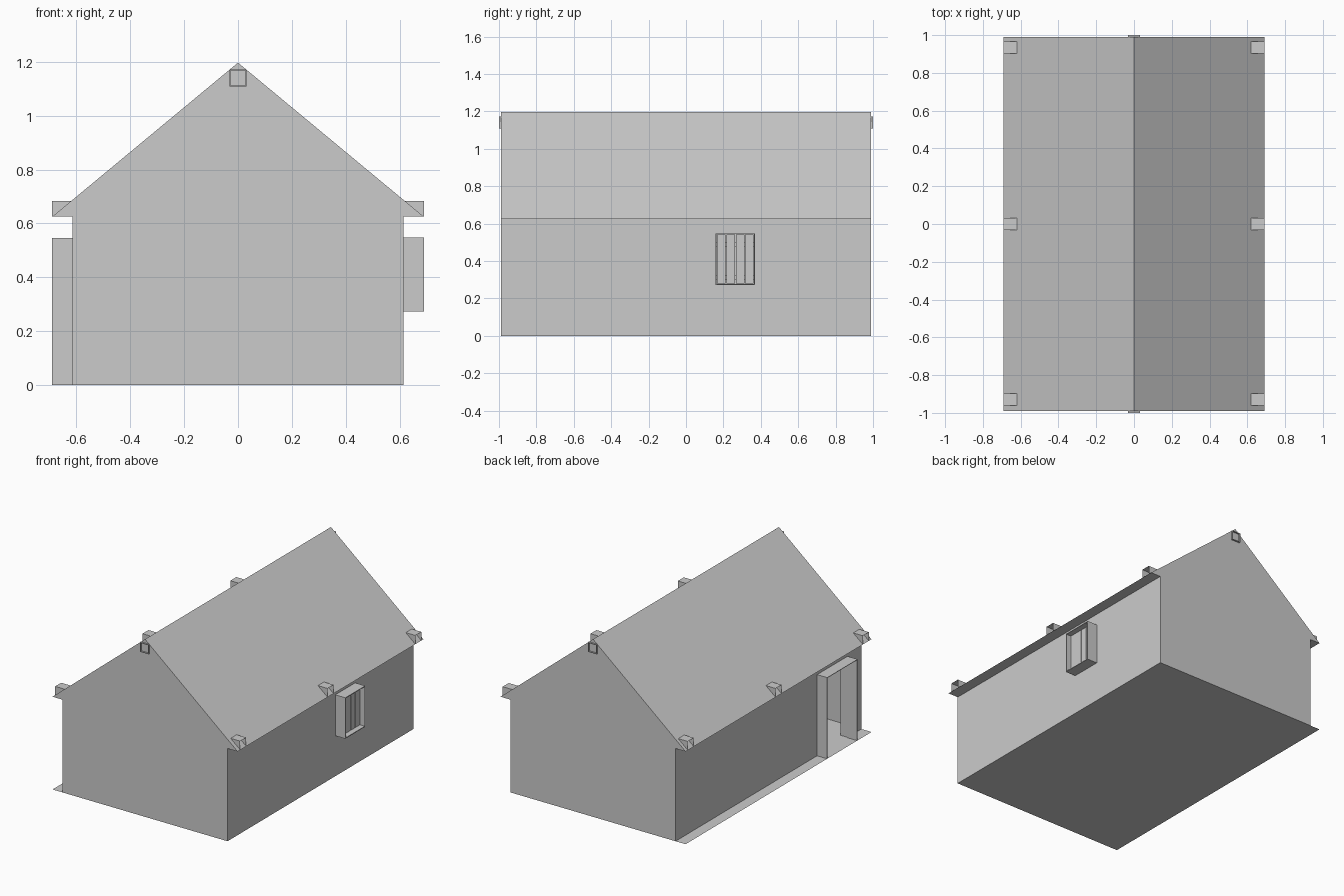
import bpy

if "Cube" in bpy.data.objects:
    bpy.data.objects.remove(bpy.data.objects["Cube"])

WALL, EAVE, Y = 0.615, 0.69, 0.99
EAVE_Z, RIDGE_Z = 0.625, 1.197
DOOR_Y0, DOOR_Y1, DOOR_Z = -0.84, -0.52, 0.545


def mesh(name, verts, faces, thickness=0):
    me = bpy.data.meshes.new(name)
    me.from_pydata(verts, [], faces)
    me.update()
    ob = bpy.data.objects.new(name, me)
    bpy.context.collection.objects.link(ob)
    if thickness:
        m = ob.modifiers.new("thickness", 'SOLIDIFY')
        m.thickness = thickness
        m.offset = 0
    return ob


def sweep(name, path, a, b, closed=False, thickness=0):
    """Strip of quads between two copies of a path; path maps depth to points."""
    n = len(path(a))
    faces = [(i, (i + 1) % n, n + (i + 1) % n, n + i)
             for i in range(n if closed else n - 1)]
    return mesh(name, path(a) + path(b), faces, thickness)


def arch(y0, y1, z0, z1):
    return lambda x: [(x, y0, z0), (x, y0, z1), (x, y1, z1), (x, y1, z0)]


def side_wall(name, x, y0, y1, z0, z1):
    pts = arch(y0, y1, z0, z1)(x)
    return mesh(name, pts, [(0, 1, 2, 3) if x < 0 else (3, 2, 1, 0)])


def box(name, x0, x1, y0, y1, z0, z1):
    v = [(x, y, z) for x in (x0, x1) for y in (y0, y1) for z in (z0, z1)]
    return mesh(name, v, [(0, 1, 3, 2), (4, 6, 7, 5), (0, 4, 5, 1),
                          (2, 3, 7, 6), (0, 2, 6, 4), (1, 5, 7, 3)])


# Floor sheet, reaching out under the door side
mesh("floor", [(-EAVE, -Y, 0), (-EAVE, Y, 0), (WALL, Y, 0), (WALL, -Y, 0)],
     [(0, 1, 2, 3)])

# Side walls, left one around the doorway
side_wall("right_wall", WALL, -Y, Y, 0, EAVE_Z)
side_wall("left_wall_back", -WALL, DOOR_Y1, Y, 0, EAVE_Z)
side_wall("left_wall_front", -WALL, -Y, DOOR_Y0, 0, EAVE_Z)
side_wall("left_wall_lintel", -WALL, DOOR_Y0, DOOR_Y1, DOOR_Z, EAVE_Z)

# Roof slopes with flat soffits
roof = [(-WALL, EAVE_Z), (-EAVE, EAVE_Z), (0, RIDGE_Z),
        (EAVE, EAVE_Z), (WALL, EAVE_Z)]
sweep("roof", lambda y: [(x, y, z) for x, z in roof], Y, -Y)

# Gable ends and ridge beam sockets
gable = [(WALL, 0), (-WALL, 0)] + roof
for side, s in (("front", -1), ("back", 1)):
    pts = [(x, s * Y, z) for x, z in gable]
    mesh(side + "_gable", pts if s > 0 else pts[::-1], [tuple(range(len(pts)))])
    sweep(side + "_ridge_beam",
          lambda y: [(-.03, y, 1.11), (-.03, y, 1.17), (.03, y, 1.17), (.03, y, 1.11)],
          s * Y, s * 1.0, True, 0.006)

# Open beam ends along both eaves
for s in (-1, 1):
    for y in (-0.93, 0, 0.935):
        sweep("eave_beam", arch(y - .032, y + .032, EAVE_Z, 0.684),
              s * 0.617, s * EAVE)

# Door surround and inner jamb
sweep("door_frame", arch(DOOR_Y0, DOOR_Y1, 0, DOOR_Z), -EAVE, -WALL, False, 0.005)
box("door_inner_jamb", -WALL, -0.56, DOOR_Y0 - 0.02, DOOR_Y0 - 0.003, 0, DOOR_Z)

# Window surround with planked shutter and two battens
sweep("window_frame", arch(0.16, 0.367, 0.275, 0.546), WALL, EAVE, True, 0.007)
step = 0.2 / 4
for i in range(4):
    y = 0.164 + i * step
    box("shutter_plank", 0.643, 0.655, y + .002, y + step - .002, 0.279, 0.542)
for z in (0.313, 0.49):
    box("shutter_batten", 0.63, 0.642, 0.164, 0.363, z - .012, z + .012)
